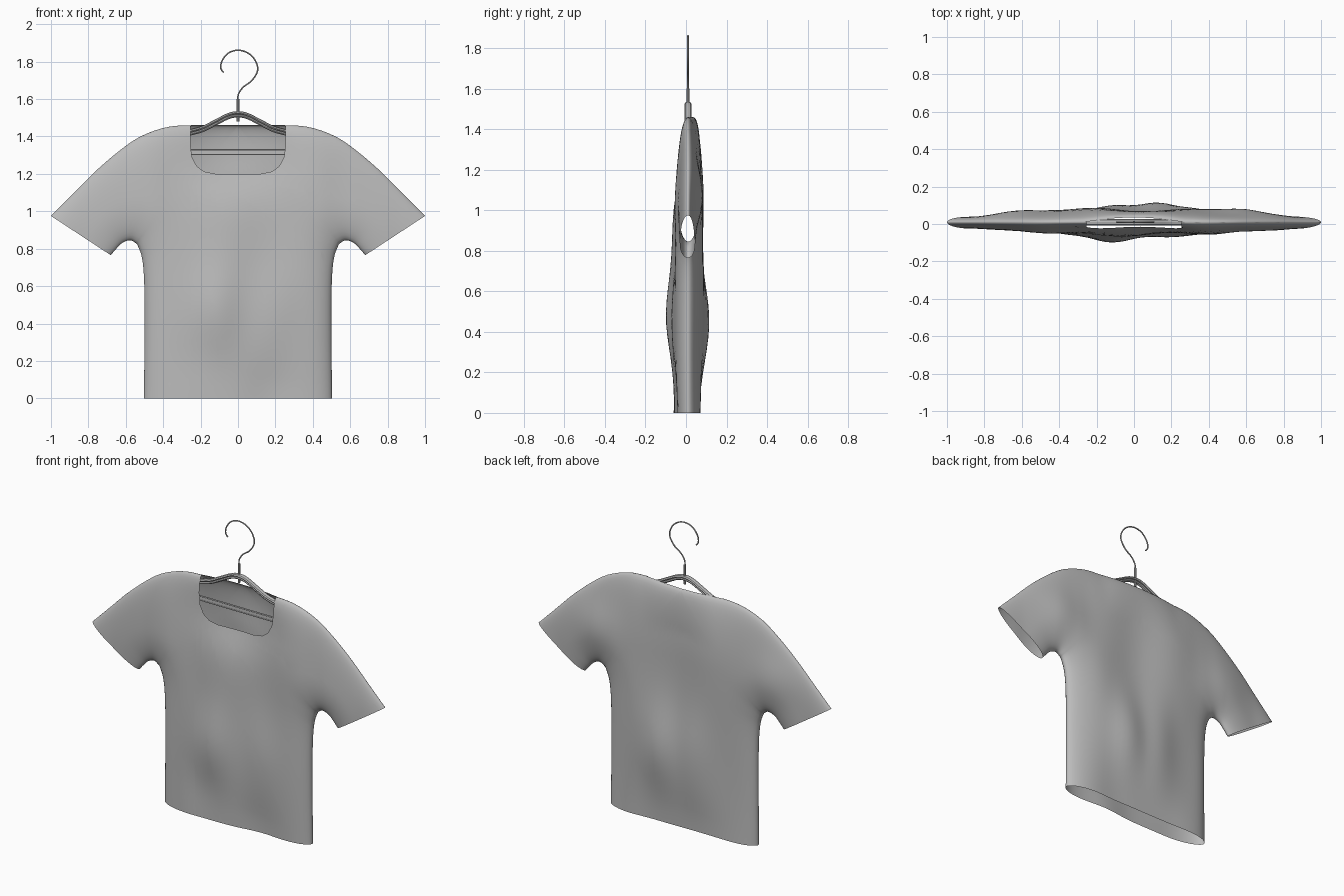
import bpy, bmesh, math
from mathutils import Vector
from mathutils.geometry import intersect_point_line

cube = bpy.data.objects.get("Cube")
if cube:
    bpy.data.objects.remove(cube, do_unlink=True)

SEAM_Y = 0.01


def material(name, value):
    mat = bpy.data.materials.new(name)
    mat.use_nodes = True
    colour = (value, value, value, 1)
    mat.diffuse_color = colour
    mat.node_tree.nodes["Principled BSDF"].inputs["Base Color"].default_value = colour
    return mat


grey = material("soft grey", 0.5)


def smooth_path(points, count):
    """Catmull-Rom through 2D points, resampled evenly by length."""
    p = [Vector(q) for q in points]
    p = [2 * p[0] - p[1]] + p + [2 * p[-1] - p[-2]]
    fine = []
    for a, b, c, d in zip(p, p[1:], p[2:], p[3:]):
        for i in range(12):
            t = i / 12
            fine.append(b + 0.5 * t * (c - a + t * (2 * a - 5 * b + 4 * c - d + t * (3 * (b - c) + d - a))))
    fine.append(p[-2])
    lengths = [0]
    for a, b in zip(fine, fine[1:]):
        lengths.append(lengths[-1] + (b - a).length)
    out, j = [], 0
    for i in range(count + 1):
        want = lengths[-1] * i / count
        while j < len(fine) - 2 and lengths[j + 1] < want:
            j += 1
        f = (want - lengths[j]) / (lengths[j + 1] - lengths[j])
        out.append(fine[j].lerp(fine[j + 1], f))
    return out


# Outline of half the shirt: side seam, underarm, shoulder line
side = smooth_path([(0.503, 0), (0.5, 0.3), (0.501, 0.6), (0.513, 0.75), (0.54, 0.825)], 30)
underarm = smooth_path([(0.54, 0.825), (0.575, 0.845), (0.62, 0.83), (0.655, 0.795), (0.68, 0.765)], 26)
middle = [Vector((0, 1.46 * (1 - (1 - i / 30) ** 1.6))) for i in range(31)]
shoulder = smooth_path([(0, 1.46), (0.255, 1.46), (0.38, 1.45), (0.5, 1.41), (0.6, 1.35),
                        (0.75, 1.225), (0.9, 1.075), (1, 0.975)], 26)
inner = side + underarm[1:]
outer = middle + shoulder[1:]


def distance(p, path):
    best = 9
    for a, b in zip(path, path[1:]):
        q, f = intersect_point_line(p, a, b)
        q = a.lerp(b, min(max(f, 0), 1))
        best = min(best, (Vector((q[0], q[1])) - p).length)
    return best


def rounded(d, reach):
    return math.sqrt(max(0, 1 - (1 - min(d / reach, 1)) ** 2))


def bump(x, z, cx, cz, rx, rz):
    return math.exp(-((x - cx) / rx) ** 2 - ((z - cz) / rz) ** 2)


def cloth_depth(p, x, front):
    """Half thickness of the draped cloth, with soft folds."""
    z = p.y
    sleeve = min(max((abs(x) - 0.45) / 0.4, 0), 1)
    puff = rounded(distance(p, inner), 0.24 - 0.08 * sleeve)
    puff *= rounded(distance(p, shoulder), 0.42 - 0.24 * sleeve)
    base = 0.066 - 0.033 * sleeve
    phase = 0.6 if front else 2.4
    body = max(0, 1 - (abs(x) / 0.62) ** 4)
    fold = 0.007 * body * math.sin(13 * x + 1.8 * z + phase)
    fold += 0.004 * math.sin(7 * x - 5 * z + phase)
    if front:
        fold += 0.046 * bump(x, z, -0.13, 0.46, 0.14, 0.25) + 0.022 * bump(x, z, 0.2, 0.5, 0.12, 0.25)
        fold += 0.012 * bump(x, z, -0.2, 0, 0.15, 0.2) - 0.028 * bump(x, z, 0.15, 0, 0.15, 0.2)
        # Cloth lies flat around the neckline
        puff *= 1 - 0.8 * bump(x, z, 0, 1.3, 0.3, 0.2)
    else:
        fold += 0.042 * bump(x, z, 0.12, 0.46, 0.12, 0.25) + 0.02 * bump(x, z, -0.1, 0.5, 0.12, 0.25)
        fold -= 0.025 * bump(x, z, -0.08, 0, 0.18, 0.2)
        fold += 0.018 * (bump(x, z, 0.57, 1.1, 0.15, 0.14) + bump(x, z, -0.65, 1.08, 0.15, 0.14))
    depth = puff * (base + fold)
    if not front and z > 1.2:
        # Back collar stands away from the seam
        depth += 0.025 * max(0, 1 - (x / 0.26) ** 2) * min(1, (z - 1.2) / 0.26)
    return depth


def add_panel(bm, front):
    across = 22
    for sx in (-1, 1):
        rows = []
        for a, b in zip(inner, outer):
            row = []
            for i in range(across + 1):
                p = a.lerp(b, (1 - math.cos(math.pi * i / across)) / 2)
                depth = cloth_depth(p, sx * p.x, front)
                row.append(bm.verts.new((sx * p.x, SEAM_Y + (-depth if front else depth), p.y)))
            rows.append(row)
        for r, s in zip(rows, rows[1:]):
            for i in range(across):
                quad = [r[i], r[i + 1], s[i + 1], s[i]]
                bm.faces.new(quad if (sx > 0) != front else quad[::-1])


def cut_neckline(bm):
    half = [(0.255, 1.6), (0.255, 1.36), (0.246, 1.29), (0.22, 1.24), (0.18, 1.212), (0.12, 1.2)]
    rim = [Vector((-x, 0, z)) for x, z in half] + [Vector((x, 0, z)) for x, z in half[::-1]]
    inside = list(bm.faces)
    for a, b in zip(rim, rim[1:]):
        d = b - a
        normal = Vector((-d.z, 0, d.x)).normalized()
        parts = set(inside)
        for f in inside:
            parts.update(f.edges)
            parts.update(f.verts)
        cut = bmesh.ops.bisect_plane(bm, geom=list(parts), dist=1e-5, plane_co=a, plane_no=normal)
        inside = [g for g in cut["geom"] if isinstance(g, bmesh.types.BMFace)
                  and (g.calc_center_median() - a).dot(normal) > 0]
    bmesh.ops.delete(bm, geom=inside, context="FACES")


# Shirt: front panel with neckline, back panel, sewn at the seams
bm = bmesh.new()
add_panel(bm, True)
bmesh.ops.remove_doubles(bm, verts=bm.verts[:], dist=1e-4)
cut_neckline(bm)
add_panel(bm, False)
bmesh.ops.remove_doubles(bm, verts=bm.verts[:], dist=1e-4)
for f in bm.faces:
    f.smooth = True
mesh = bpy.data.meshes.new("shirt")
bm.to_mesh(mesh)
bm.free()
mesh.materials.append(grey)
bpy.context.collection.objects.link(bpy.data.objects.new("shirt", mesh))


def tube(name, points, radius, samples=40, widen=1):
    """Round rod along an x-z path, widened front to back."""
    curve = bpy.data.curves.new(name, "CURVE")
    curve.dimensions = "3D"
    curve.bevel_depth = radius
    curve.bevel_resolution = 2
    curve.use_fill_caps = True
    path = smooth_path(points, samples)
    spline = curve.splines.new("POLY")
    spline.points.add(len(path) - 1)
    for point, p in zip(spline.points, path):
        point.co = (p.x, 0, p.y, 1)
    curve.materials.append(grey)
    obj = bpy.data.objects.new(name, curve)
    obj.location.y = SEAM_Y
    obj.scale.y = widen
    bpy.context.collection.objects.link(obj)
    bpy.ops.object.select_all(action="DESELECT")
    obj.select_set(True)
    bpy.context.view_layer.objects.active = obj
    bpy.ops.object.convert(target="MESH")
    bpy.ops.object.shade_smooth_by_angle()


# Hanger: arched arms made of two rails
arm = [(0, 1.526), (0.05, 1.517), (0.12, 1.482), (0.19, 1.447), (0.26, 1.427),
       (0.36, 1.39), (0.45, 1.345), (0.48, 1.315)]
arch = [(-x, z) for x, z in arm[:0:-1]] + arm
tube("hanger_upper_rail", arch, 0.009, 60, 1.9)
tube("hanger_lower_rail", [(x, z - 0.016) for x, z in arch], 0.008, 60, 1.4)

# Trouser bar with a thin web
for name, z in (("bar_upper_rail", 1.328), ("bar_lower_rail", 1.304)):
    tube(name, [(-0.475, z), (0.475, z)], 0.004, 4, 1.6)
bpy.ops.mesh.primitive_cube_add(size=1, location=(0, SEAM_Y, 1.316))
web = bpy.context.object
web.name = "bar_web"
web.scale = (0.95, 0.006, 0.024)
web.data.materials.append(grey)

# Hook with its stem
tube("hook_stem", [(0, 1.48), (0, 1.6)], 0.007, 4)
tube("hook", [(0, 1.59), (0.002, 1.625), (0.027, 1.663), (0.075, 1.7), (0.105, 1.755), (0.09, 1.81),
              (0.05, 1.848), (0, 1.861), (-0.05, 1.847), (-0.085, 1.805), (-0.092, 1.765),
              (-0.077, 1.742)], 0.004, 60)
